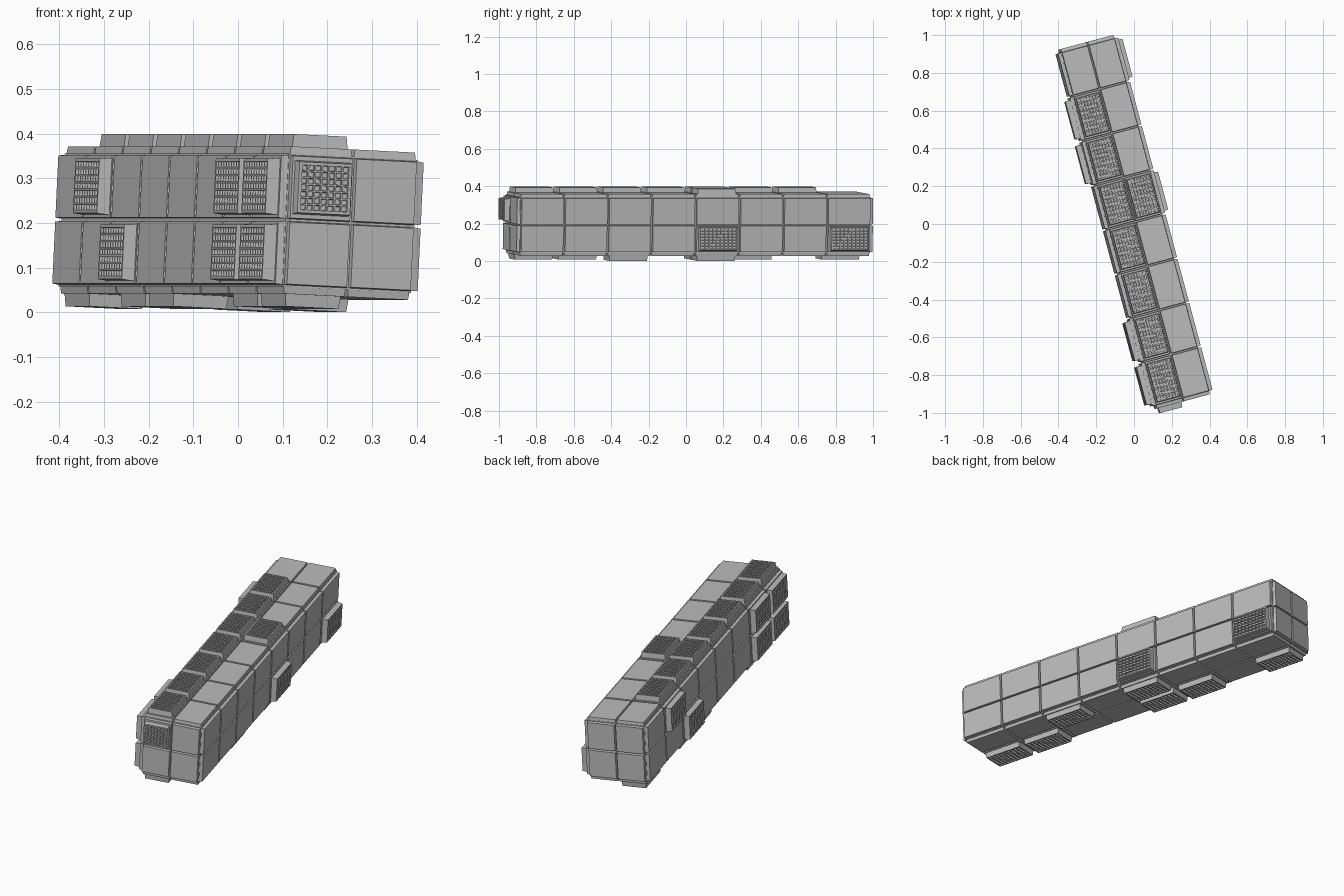
import bpy, bmesh, math
from mathutils import Matrix, Vector

if "Cube" in bpy.data.objects:
    bpy.data.objects.remove(bpy.data.objects["Cube"])

PITCH, HALF = 0.2425, 0.149          # cell length along the beam, core half width
CELL_W, PLATE_T, RAISE = 0.074, 0.016, 0.028

gray = bpy.data.materials.new("light_gray")
gray.diffuse_color = (0.5, 0.5, 0.5, 1)
gray.use_nodes = True
gray.node_tree.nodes["Principled BSDF"].inputs["Base Color"].default_value = gray.diffuse_color

# whole beam is rolled slightly and turned about the vertical
PLACE = (Matrix.Translation((0, 0.0105, 0.2)) @ Matrix.Rotation(math.radians(15), 4, 'Z')
         @ Matrix.Rotation(math.radians(2.8), 4, 'Y'))


def finish(name, bm, matrix):
    mesh = bpy.data.meshes.new(name)
    bm.to_mesh(mesh)
    bm.free()
    mesh.materials.append(gray)
    ob = bpy.data.objects.new(name, mesh)
    bpy.context.collection.objects.link(ob)
    ob.matrix_world = PLACE @ matrix
    return ob


def box(name, size, taper, matrix):
    """Box standing on its local z = 0, with the top drawn in by taper."""
    w, l, h = size
    bm = bmesh.new()
    bmesh.ops.create_cube(bm, size=1)
    for v in bm.verts:
        t = 2 * taper if v.co.z > 0 else 0
        v.co = Vector((v.co.x * (w - t), v.co.y * (l - t), (v.co.z + 0.5) * h))
    return finish(name, bm, matrix)


def grate(name, w, l, nx, ny, matrix):
    """Raised block whose top is a grid of recessed holes."""
    m = 0.005
    bm = bmesh.new()
    bmesh.ops.create_grid(bm, x_segments=nx, y_segments=ny, size=0.5)
    for v in bm.verts:
        v.co = Vector((v.co.x * (w - 2 * m), v.co.y * (l - 2 * m), RAISE))
    bm.normal_update()
    holes = bm.faces[:]
    rim = [e for e in bm.edges if e.is_boundary]
    # flat rim, then side walls
    for sx, sy, z in ((w / (w - 2 * m), l / (l - 2 * m), RAISE),
                      (1 + 0.006 / w, 1 + 0.006 / l, 0)):
        new = bmesh.ops.extrude_edge_only(bm, edges=rim)["geom"]
        for v in (g for g in new if isinstance(g, bmesh.types.BMVert)):
            v.co = Vector((v.co.x * sx, v.co.y * sy, z))
        rim = [g for g in new if isinstance(g, bmesh.types.BMEdge) and g.is_boundary]
        if z:
            # keep only the outer loop
            rim = [e for e in rim if all(abs(abs(v.co.x) - w / 2) < 1e-5
                   or abs(abs(v.co.y) - l / 2) < 1e-5 for v in e.verts)]
    bm.normal_update()
    # holes: bars between, then sunk floors
    bmesh.ops.inset_individual(bm, faces=holes, thickness=0.0024, depth=0)
    bmesh.ops.inset_individual(bm, faces=holes, thickness=0.001, depth=-0.007)
    return finish(name, bm, matrix)


def frame(center, normal, u):
    n, u = Vector(normal), Vector(u)
    v = n.cross(u)
    mat = Matrix((u, v, n)).transposed().to_4x4()
    mat.translation = Vector(center)
    return mat


def panel(name, mat, length, raised, ny):
    box(name + "_plate", (0.143, length, PLATE_T), 0.002, mat)
    if raised:
        grate(name + "_grate", 0.122, length - 0.029, 7, ny,
              mat @ Matrix.Translation((0, 0, PLATE_T)))


# inner core
END = PITCH * 4 - 0.001
box("core", (2 * HALF, 2 * END, 2 * HALF), 0, Matrix.Translation((0, 0, -HALF)))

# long sides: normal, across direction, raised cells as (across sign, row from front)
sides = {
    "top": ((0, 0, 1), (1, 0, 0), {(-1, j) for j in range(7)} | {(1, 4)}),
    "bottom": ((0, 0, -1), (1, 0, 0),
               {(-1, 0), (-1, 1), (-1, 4), (-1, 5), (-1, 7), (1, 2), (1, 4)}),
    "left": ((-1, 0, 0), (0, 0, 1), {(1, 0), (1, 1), (1, 6), (-1, 0), (-1, 1), (-1, 5)}),
    "right": ((1, 0, 0), (0, 0, 1), {(-1, 4), (-1, 7)}),
}
for side, (n, u, raised) in sides.items():
    for s in (-1, 1):
        for j in range(8):
            c = Vector(n) * HALF + Vector(u) * CELL_W * s + Vector((0, (j - 3.5) * PITCH, 0))
            panel(f"{side}_panel", frame(c, n, u), PITCH - 0.007, (s, j) in raised, 9)

# square end panels, one raised on the front
for side, y in (("front", -1), ("back", 1)):
    for sx in (-1, 1):
        for sz in (-1, 1):
            c = (sx * CELL_W, y * END, sz * CELL_W)
            panel(f"{side}_end_panel", frame(c, (0, y, 0), (1, 0, 0)), 0.143,
                  (side, sx, sz) == ("front", -1, 1), 7)
